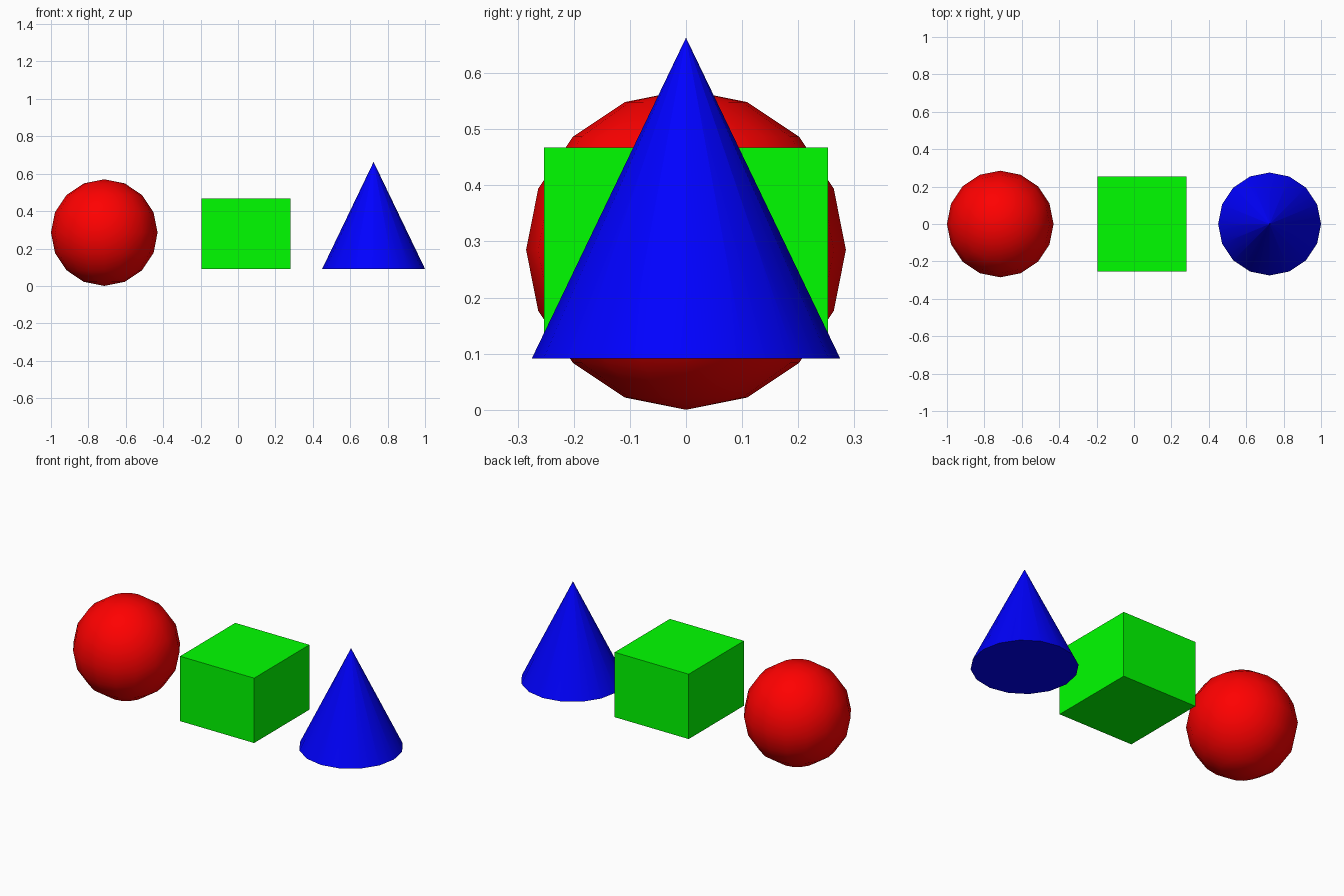
import bpy
from math import radians
from mathutils import Vector

if "Cube" in bpy.data.objects:
    bpy.data.objects.remove(bpy.data.objects["Cube"])


def finish(name, color, smooth=True):
    """Name the active object, colour it and apply its scale."""
    ob = bpy.context.object
    ob.name = name
    mat = bpy.data.materials.new(name + "_color")
    mat.diffuse_color = color
    mat.use_nodes = True
    mat.node_tree.nodes["Principled BSDF"].inputs["Base Color"].default_value = mat.diffuse_color
    ob.data.materials.append(mat)
    bpy.ops.object.transform_apply(location=False, rotation=False, scale=True)
    if smooth:
        bpy.ops.object.shade_smooth_by_angle(angle=radians(35))
    return ob


BASE = 0.091  # underside of block and cone

# Red ball
R = 0.285
bpy.ops.mesh.primitive_uv_sphere_add(segments=16, ring_count=8, radius=R,
                                     location=(-1 + R, 0, R))
finish("ball", (1, 0, 0, 1))

# Green block
W, D, H = 0.475, 0.506, 0.376
bpy.ops.mesh.primitive_cube_add(size=1, location=(0.043, 0, BASE + H / 2))
bpy.context.object.scale = (W, D, H)
finish("block", (0, 1, 0, 1), smooth=False)

# Blue cone
CR, CH = 0.275, 0.572
bpy.ops.mesh.primitive_cone_add(vertices=16, radius1=CR, radius2=0, depth=CH,
                                location=(1 - CR, 0, BASE + CH / 2))
cone = finish("cone", (0, 0, 1, 1))

# Clean cone shading: each side keeps its own normal at the tip
me = cone.data
normals = [Vector((0, 0, -1))] * len(me.loops)
for face in me.polygons:
    if len(face.vertices) > 3:
        continue
    for i in face.loop_indices:
        co = me.vertices[me.loops[i].vertex_index].co
        on_rim = co.z < 0
        normals[i] = (Vector((co.x / CR * CH, co.y / CR * CH, CR)).normalized()
                      if on_rim else face.normal.copy())
me.normals_split_custom_set(normals)
